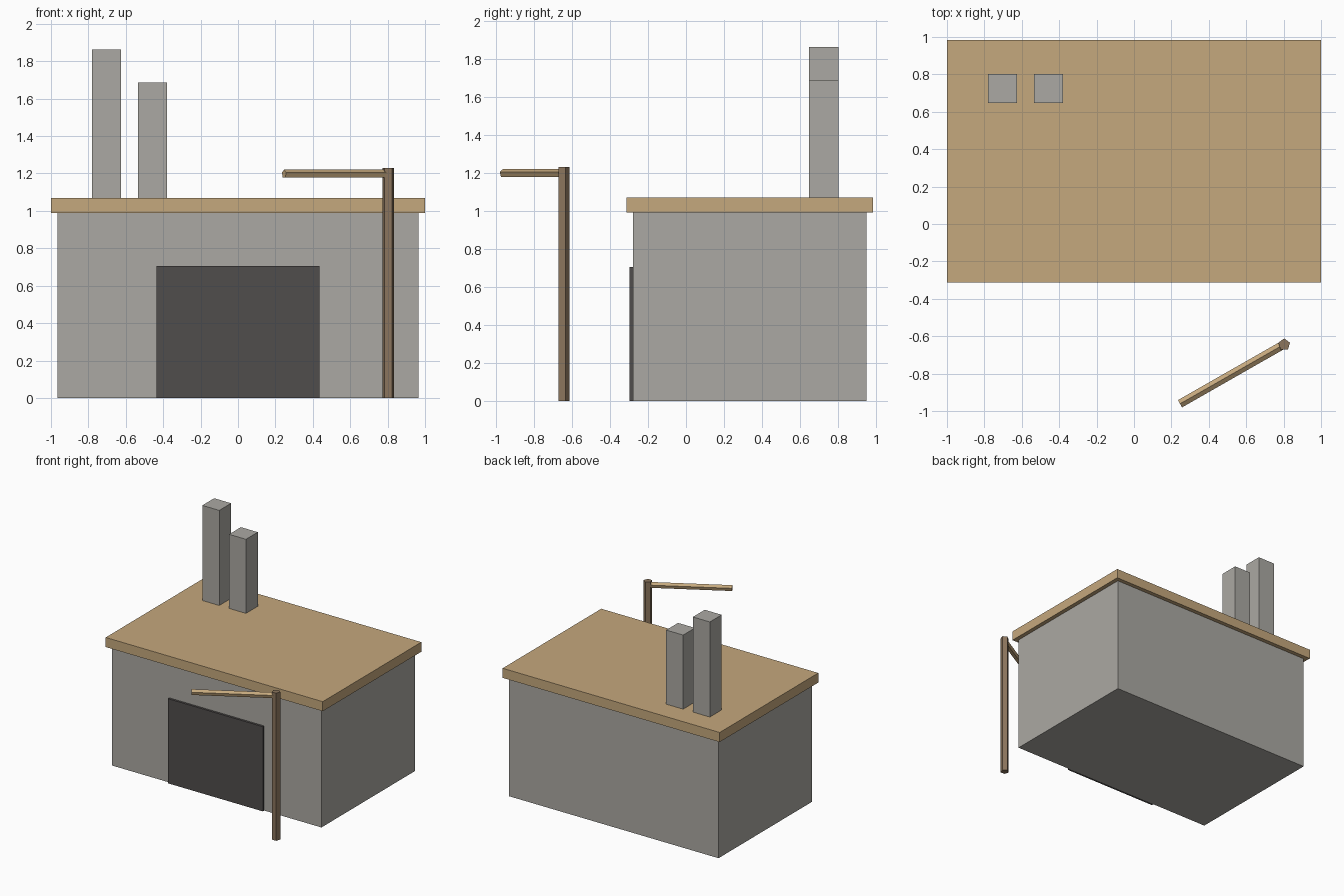
import bpy
import math
from mathutils import Vector

if "Cube" in bpy.data.objects:
    bpy.data.objects.remove(bpy.data.objects["Cube"])


def material(name, rgb):
    """Flat colour from 0-255 sRGB values, stored as linear."""
    def linear(c):
        c /= 255
        return c / 12.92 if c <= 0.04045 else ((c + 0.055) / 1.055) ** 2.4
    m = bpy.data.materials.new(name)
    m.diffuse_color = (*[linear(c) for c in rgb], 1)
    m.use_nodes = True
    m.node_tree.nodes["Principled BSDF"].inputs["Base Color"].default_value = m.diffuse_color
    return m


stone = material("grey_stone", (171, 169, 163))
tan = material("tan_wood", (197, 168, 125))
charcoal = material("charcoal", (80, 77, 76))
brown = material("brown_wood", (139, 117, 93))


def box(name, low, high, mat):
    """Box between two opposite corners."""
    low, high = Vector(low), Vector(high)
    bpy.ops.mesh.primitive_cube_add(size=1, location=(low + high) / 2)
    ob = bpy.context.object
    ob.name = name
    ob.scale = high - low
    bpy.ops.object.transform_apply(location=False, rotation=False, scale=True)
    ob.data.materials.append(mat)
    return ob


def pole(name, start, end, radius, mat, rotation):
    """Five-sided pole between two points."""
    start, end = Vector(start), Vector(end)
    bpy.ops.mesh.primitive_cylinder_add(
        vertices=5, radius=radius, depth=(end - start).length,
        location=(start + end) / 2, rotation=rotation)
    ob = bpy.context.object
    ob.name = name
    ob.data.materials.append(mat)
    return ob


# Building with overhanging flat roof
box("walls", (-0.965, -0.28, 0), (0.965, 0.95, 0.99), stone)
box("roof_slab", (-1, -0.313, 0.99), (1, 0.985, 1.07), tan)
box("door", (-0.437, -0.298, 0), (0.437, -0.278, 0.705), charcoal)

# Two chimneys of different heights
for name, x, top in (("tall_chimney", -0.703, 1.862), ("short_chimney", -0.457, 1.687)):
    box(name, (x - 0.078, 0.646, 1.07), (x + 0.078, 0.802, top), stone)

# Gate post with a swing arm, one ridge of the arm facing up
pole("gate_post", (0.803, -0.645, 0), (0.803, -0.645, 1.23), 0.033, brown, (0, 0, 0))
arm_start, arm_end = Vector((0.803, -0.643, 1.197)), Vector((0.246, -0.961, 1.197))
d = arm_start - arm_end
pole("gate_arm", arm_start, arm_end, 0.0235, tan,
     (math.pi / 2, 0, math.atan2(d.y, d.x) + math.pi / 2))
